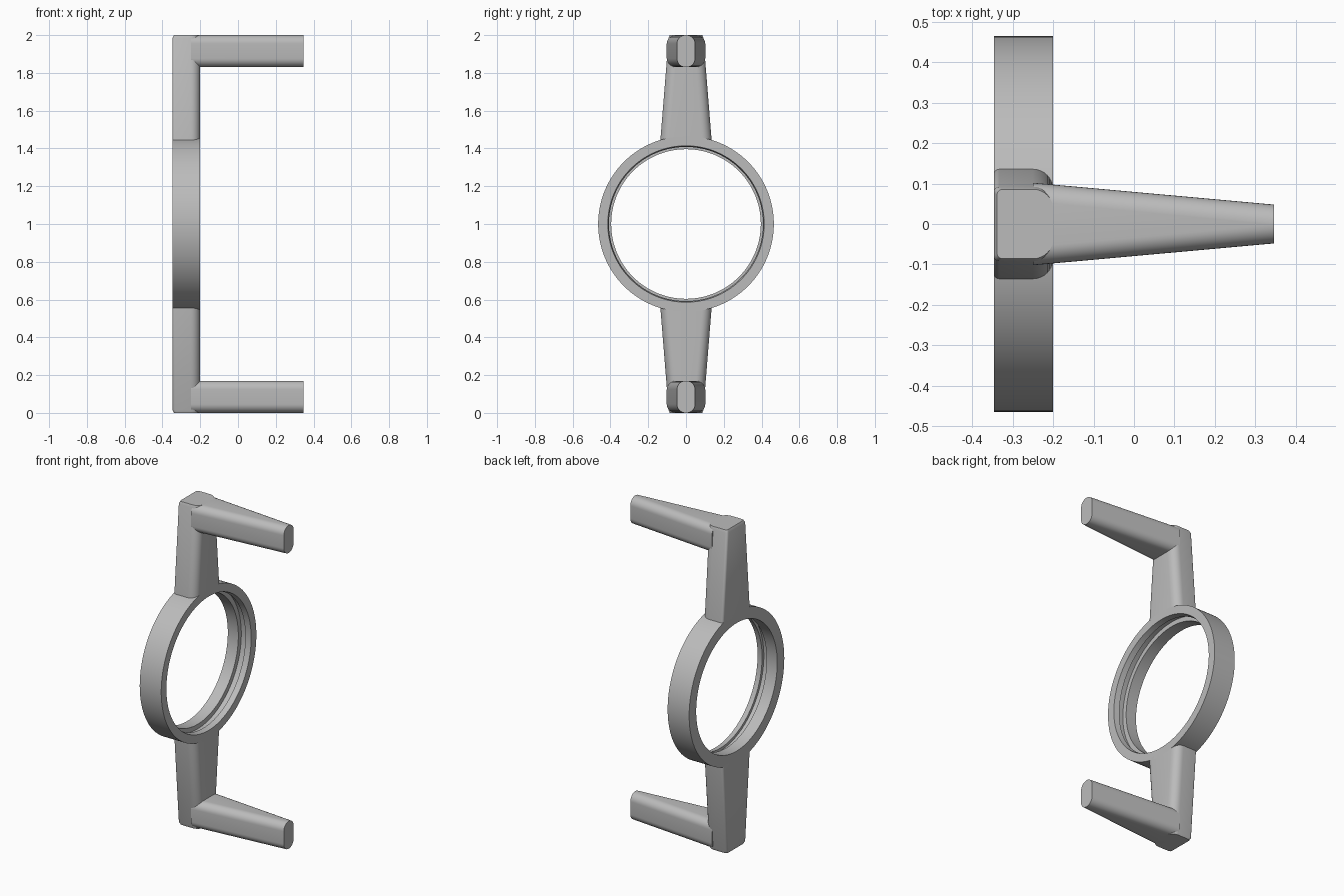
import bpy, bmesh
from math import sin, cos, pi, radians

if "Cube" in bpy.data.objects:
    bpy.data.objects.remove(bpy.data.objects["Cube"])

grey = bpy.data.materials.new("light grey")
grey.use_nodes = True
grey.diffuse_color = (0.5, 0.5, 0.5, 1)
grey.node_tree.nodes["Principled BSDF"].inputs["Base Color"].default_value = grey.diffuse_color

BACK, FRONT, TIP = -0.347, -0.2, 0.347


def finish(name, bm):
    bmesh.ops.recalc_face_normals(bm, faces=bm.faces)
    mesh = bpy.data.meshes.new(name)
    bm.to_mesh(mesh)
    bm.free()
    mesh.materials.append(grey)
    obj = bpy.data.objects.new(name, mesh)
    bpy.context.collection.objects.link(obj)
    bpy.ops.object.select_all(action="DESELECT")
    obj.select_set(True)
    bpy.context.view_layer.objects.active = obj
    bpy.ops.object.shade_smooth_by_angle(angle=radians(32))
    return obj


def rounded_section(half, low, high, r_low, r_high, steps=8):
    """Outline (across, along) with separate corner radii on the two sides."""
    corners = [(half, high, r_high, 0), (-half, high, r_high, 1),
               (-half, low, r_low, 2), (half, low, r_low, 3)]
    points = []
    for a, b, r, quarter in corners:
        ca = a - r if a > 0 else a + r
        cb = b - r if b == high else b + r
        for i in range(steps + 1):
            t = (quarter + i / steps) * pi / 2
            points.append((ca + r * cos(t), cb + r * sin(t)))
    return points


def loft(name, sections):
    """Solid skinned through rings of equal point count."""
    bm = bmesh.new()
    rings = [[bm.verts.new(p) for p in s] for s in sections]
    n = len(rings[0])
    for a, b in zip(rings, rings[1:]):
        for i in range(n):
            bm.faces.new((a[i], a[(i + 1) % n], b[(i + 1) % n], b[i]))
    bm.faces.new(rings[0])
    bm.faces.new(rings[-1])
    return finish(name, bm)


# Ring with a stepped, grooved bore, turned about the x axis
profile = [(BACK, 0.465), (FRONT, 0.465), (FRONT, 0.414), (-0.235, 0.408),
           (-0.235, 0.425), (-0.275, 0.425), (-0.275, 0.396), (BACK, 0.396)]
bm = bmesh.new()
SEGMENTS = 128
loops = [[bm.verts.new((x, r * cos(2 * pi * i / SEGMENTS), 1 + r * sin(2 * pi * i / SEGMENTS)))
          for x, r in profile] for i in range(SEGMENTS)]
for i in range(SEGMENTS):
    a, b = loops[i], loops[(i + 1) % SEGMENTS]
    for j in range(len(profile)):
        k = (j + 1) % len(profile)
        bm.faces.new((a[j], a[k], b[k], b[j]))
finish("ring", bm)

# Tapered uprights and prongs, mirrored above and below the ring
for side, label in ((1, "upper"), (-1, "lower")):
    upright = []
    for h, half in ((0.44, 0.136), (0.985, 0.092), (1.0, 0.086)):
        back = BACK + (0.008 if h == 1.0 else 0)
        upright.append([(x, y, 1 + side * h)
                        for y, x in rounded_section(half, back, FRONT, 0.014, 0.05)])
    loft(label + "_upright", upright)

    prong = []
    for x, half in ((-0.25, 0.102), (TIP, 0.048)):
        prong.append([(x, y, 1 + side * h)
                      for y, h in rounded_section(half, 0.83, 1.0, 0.046, 0.046)])
    loft(label + "_prong", prong)
